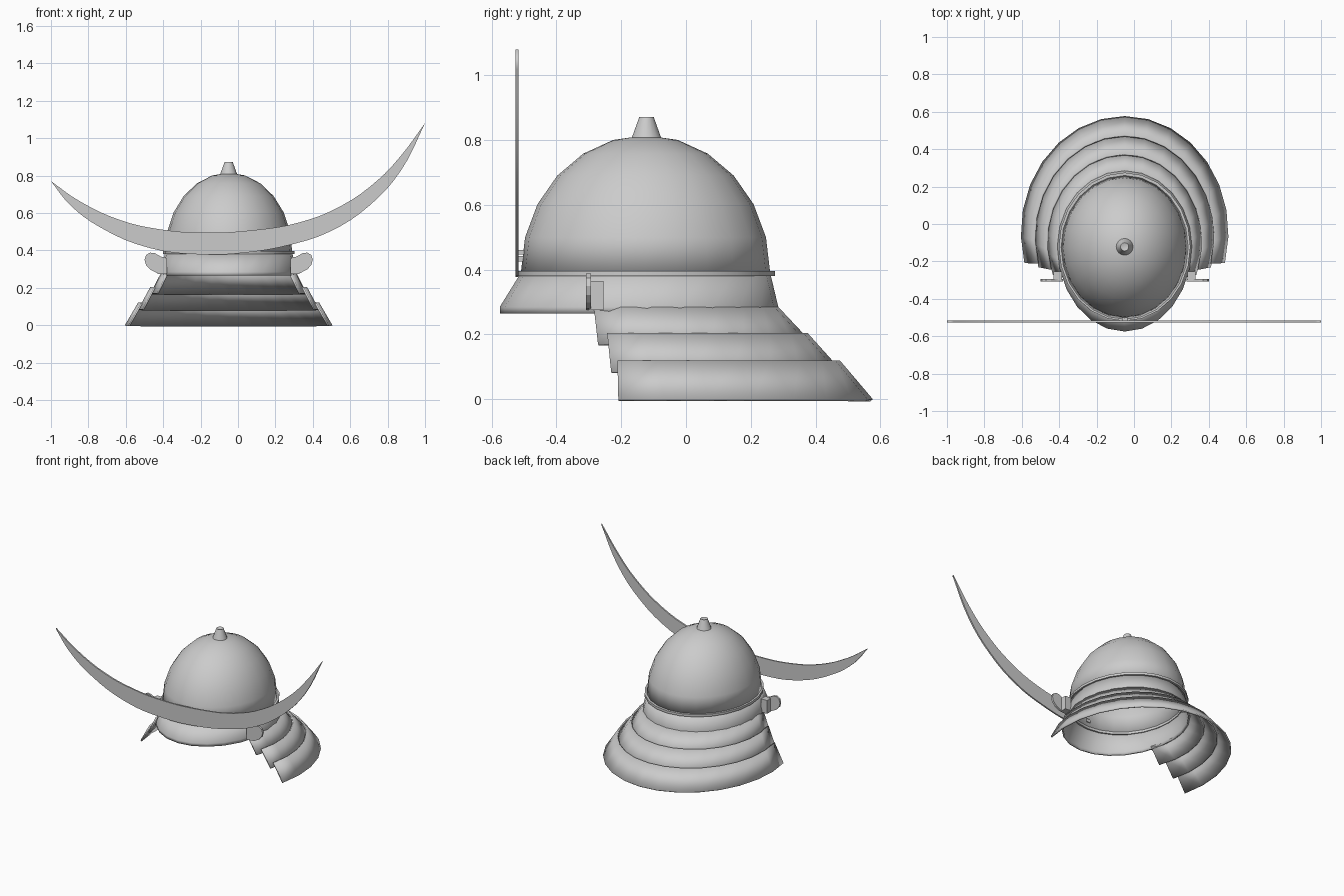
import bpy, bmesh, math
from mathutils import Vector

cube = bpy.data.objects.get("Cube")
if cube:
    bpy.data.objects.remove(cube)

CX = -0.05      # the bowl sits slightly to one side of the crest
STEP = 24       # sides of a full ring

steel = bpy.data.materials.new("plain_grey")
steel.use_nodes = True
grey = (0.6, 0.6, 0.6, 1)
steel.diffuse_color = grey
steel.node_tree.nodes["Principled BSDF"].inputs["Base Color"].default_value = grey


def finish(obj, smooth=None, thickness=0):
    obj.data.materials.append(steel)
    if smooth:
        bpy.ops.object.select_all(action="DESELECT")
        obj.select_set(True)
        bpy.context.view_layer.objects.active = obj
        bpy.ops.object.shade_smooth_by_angle(angle=math.radians(smooth))
    if thickness:
        mod = obj.modifiers.new("thickness", "SOLIDIFY")
        mod.thickness = thickness
        mod.offset = -1
    return obj


def mesh_object(name, bm):
    mesh = bpy.data.meshes.new(name)
    bm.to_mesh(mesh)
    bm.free()
    obj = bpy.data.objects.new(name, mesh)
    bpy.context.collection.objects.link(obj)
    return obj


def loft(name, rings, end=180, smooth=35, thickness=0, sides=STEP, loop=False):
    """Skin oval rings (z, half width, centre y, back reach, front reach), top to bottom."""
    bm = bmesh.new()
    rows = []
    for z, hx, cy, back, front in rings:
        row = []
        for i in range(sides + 1):
            a = math.radians(-end + 2 * end * i / sides)
            reach = back if math.cos(a) > 0 else front
            row.append(bm.verts.new((CX + hx * math.sin(a), cy + reach * math.cos(a), z)))
        rows.append(row)
    pairs = list(zip(rows, rows[1:]))
    if loop:
        pairs.append((rows[-1], rows[0]))
    for upper, lower in pairs:
        for i in range(sides):
            bm.faces.new((upper[i], upper[i + 1], lower[i + 1], lower[i]))
    bmesh.ops.remove_doubles(bm, verts=bm.verts, dist=0.0001)
    return finish(mesh_object(name, bm), smooth, thickness)


def box(name, low, high):
    bm = bmesh.new()
    bmesh.ops.create_cube(bm, size=1)
    low, high = Vector(low), Vector(high)
    for v in bm.verts:
        v.co = (low + high) / 2 + v.co * (high - low)
    return finish(mesh_object(name, bm))


def plate(name, outline, y, depth):
    """Flat plate in the xz plane, extruded backwards."""
    bm = bmesh.new()
    face = bm.faces.new([bm.verts.new((x, y, z)) for x, z in outline])
    out = bmesh.ops.extrude_face_region(bm, geom=[face])["geom"]
    for v in out:
        if isinstance(v, bmesh.types.BMVert):
            v.co.y += depth
    bmesh.ops.recalc_face_normals(bm, faces=bm.faces)
    return finish(mesh_object(name, bm))


# Domed bowl
dome = []
for k in range(7):
    a = math.radians(15 * k)
    dome.append((0.39 + 0.425 * math.cos(a), 0.34 * math.sin(a), -0.125,
                 0.385 * math.sin(a), 0.385 * math.sin(a)))
loft("bowl", dome, thickness=0.01)

# Flared brim with a short upright lip
loft("brim", [(0.39, 0.34, -0.125, 0.385, 0.385),
              (0.285, 0.36, -0.12, 0.405, 0.455),
              (0.265, 0.36, -0.12, 0.405, 0.455)], thickness=0.01)

# Raised band around the base of the bowl
loft("rim_band", [(z, 0.352 - d, -0.122, 0.397 - d, 0.397 - d)
                  for z, d in ((0.396, 0.025), (0.396, 0), (0.38, 0), (0.38, 0.025))],
     loop=True)

# Top finial
loft("finial", [(z, r, -0.122, r, r) for z, r in
                ((0.86, 0), (0.872, 0.018), (0.872, 0.022), (0.808, 0.045))], sides=16)

# Neck guard tiers: top z, bottom z, half widths, back edges, end angle
tiers = [(0.285, 0.17, 0.36, 0.42, 0.285, 0.393, 114),
         (0.205, 0.085, 0.42, 0.485, 0.375, 0.483, 108),
         (0.12, 0.0, 0.485, 0.555, 0.475, 0.577, 105)]
for n, (z1, z2, w1, w2, b1, b2, end) in enumerate(tiers):
    rings = []
    for z, w, b in ((z1, w1, b1), (z2, w2, b2)):
        reach = w * 1.125
        rings.append((z, w, b - reach, reach, reach))
    loft(f"neck_guard_tier_{n + 1}", rings, end=end, thickness=0.01, sides=16)

# Side ears with their brackets
ear = [(0.33, 0.355), (0.365, 0.368), (0.395, 0.385), (0.42, 0.388), (0.442, 0.375),
       (0.45, 0.35), (0.442, 0.322), (0.42, 0.298), (0.385, 0.28), (0.33, 0.275)]
for side, s in (("left", 1), ("right", -1)):
    plate(f"{side}_ear", [(CX + s * u, z) for u, z in ear], -0.308, 0.014)
    xs = sorted((CX + s * 0.335, CX + s * 0.38))
    box(f"{side}_ear_bracket", (xs[0], -0.3, 0.275), (xs[1], -0.255, 0.365))

# Sweeping crescent crest
crest_lower = [(-0.9, 0.645), (-0.74, 0.525), (-0.47, 0.412), (-0.19, 0.378),
               (0.05, 0.389), (0.28, 0.43), (0.49, 0.5), (0.7, 0.637), (0.87, 0.825)]
crest_upper = [(0.87, 0.905), (0.75, 0.778), (0.55, 0.637), (0.33, 0.55),
               (0.08, 0.508), (-0.19, 0.495), (-0.42, 0.513), (-0.63, 0.562), (-0.85, 0.665)]
points = [(-1, 0.77)] + crest_lower + [(1, 1.08)] + crest_upper
curve = bpy.data.curves.new("crescent_crest", "CURVE")
curve.dimensions = "2D"
curve.fill_mode = "BOTH"
curve.extrude = 0.005
curve.resolution_u = 4
spline = curve.splines.new("BEZIER")
spline.bezier_points.add(len(points) - 1)
spline.use_cyclic_u = True
for i, (p, (x, z)) in enumerate(zip(spline.bezier_points, points)):
    p.co = (x, z, 0)
    tip = i in (0, len(crest_lower) + 1)
    p.handle_left_type = p.handle_right_type = "VECTOR" if tip else "AUTO"
crest = bpy.data.objects.new("crescent_crest", curve)
bpy.context.collection.objects.link(crest)
crest.rotation_euler.x = math.pi / 2
crest.location.y = -0.522
finish(crest)

# Pegs that hold the crest on the bowl
for n, (z1, z2) in enumerate(((0.425, 0.442), (0.447, 0.46))):
    box(f"crest_peg_{n + 1}", (CX - 0.015, -0.52, z1), (CX + 0.015, -0.49, z2))
